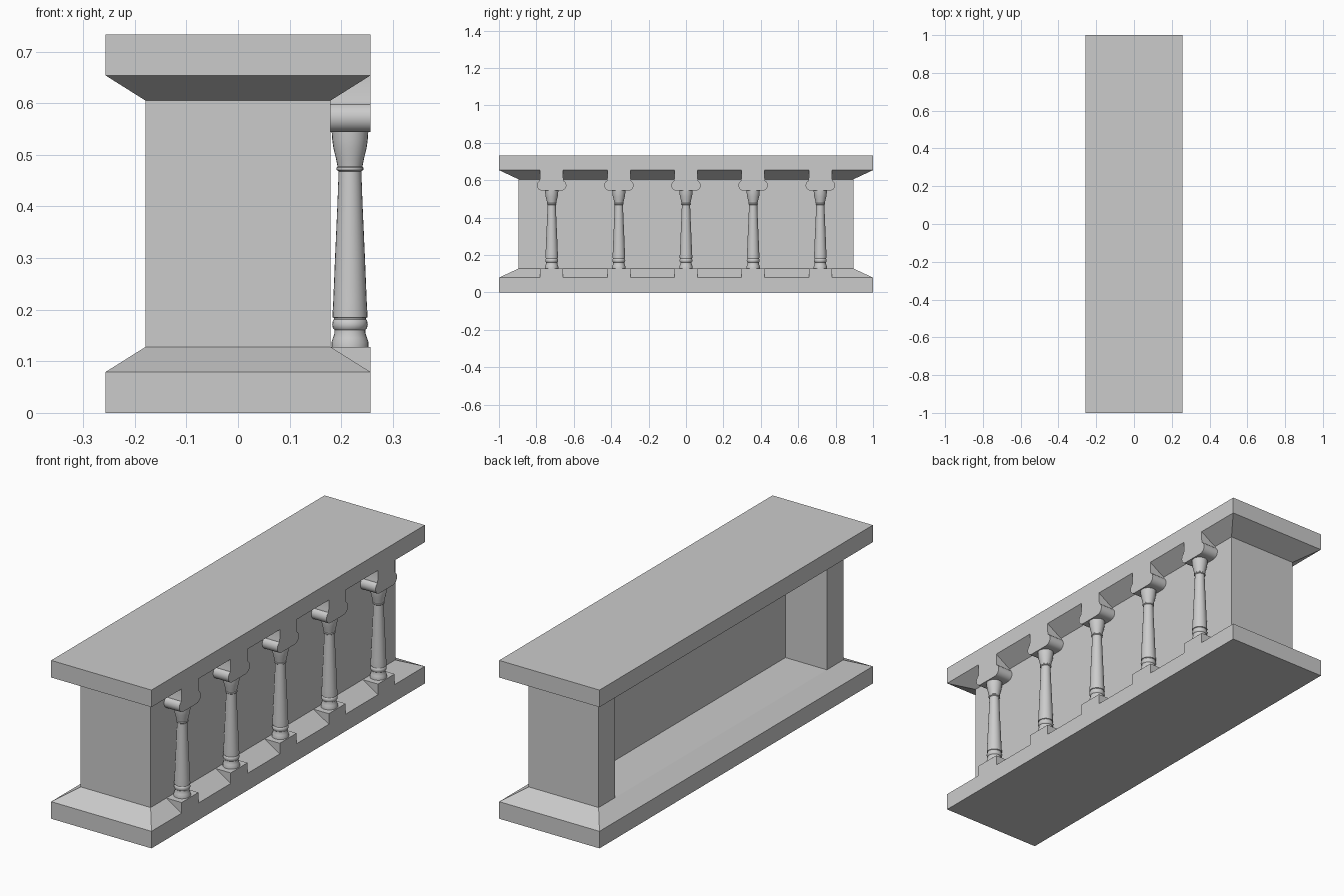
import bpy, bmesh, math

if "Cube" in bpy.data.objects:
    bpy.data.objects.remove(bpy.data.objects["Cube"])

HX, HY, H = 0.257, 1.0, 0.733      # outer half sizes and total height
BX, BY = 0.179, 0.895              # body half sizes
SLAB, BASE = 0.079, 0.128          # slab thickness, slab plus slope


def make(name, verts, faces, smooth=False):
    mesh = bpy.data.meshes.new(name)
    mesh.from_pydata(verts, [], faces)
    bm = bmesh.new()
    bm.from_mesh(mesh)
    bmesh.ops.recalc_face_normals(bm, faces=bm.faces)
    bm.to_mesh(mesh)
    bm.free()
    obj = bpy.data.objects.new(name, mesh)
    bpy.context.collection.objects.link(obj)
    if smooth:
        bpy.ops.object.select_all(action='DESELECT')
        obj.select_set(True)
        bpy.context.view_layer.objects.active = obj
        bpy.ops.object.shade_smooth_by_angle(angle=math.radians(35))
    return obj


def loft(name, rings, caps=True, smooth=False):
    n = len(rings[0])
    verts = [v for r in rings for v in r]
    faces = [(k * n + i, k * n + (i + 1) % n, (k + 1) * n + (i + 1) % n, (k + 1) * n + i)
             for k in range(len(rings) - 1) for i in range(n)]
    if caps:
        faces += [tuple(range(n)), tuple(range(len(verts) - n, len(verts)))]
    return make(name, verts, faces, smooth)


def rect(hx, hy, z):
    return [(-hx, -hy, z), (hx, -hy, z), (hx, hy, z), (-hx, hy, z)]


def extrude_x(name, profile, x0, x1, smooth=False):
    return loft(name, [[(x, y, z) for y, z in profile] for x in (x0, x1)], smooth=smooth)


# Base and countertop: slab with a sloped moulding, mirrored top to bottom
steps = [(HX, HY, 0), (HX, HY, SLAB), (BX, BY, BASE)]
loft("base", [rect(*s) for s in steps])
loft("countertop", [rect(x, y, H - z) for x, y, z in steps])

# Body: U-shaped wall, open at the back (-x)
IX, IY = 0.033, 0.775
plan = [(-BX, -BY), (BX, -BY), (BX, BY), (-BX, BY),
        (-BX, IY), (IX, IY), (IX, -IY), (-BX, -IY)]
loft("body", [[(x, y, z) for x, y in plan] for z in (BASE, H - BASE)], caps=False)

# Half profile of the bracket: narrow neck, then a rounded roll
R = 0.0285
half = [(0.0615, 0.657), (0.0615, 0.612), (0.064, 0.604)]
half += [(0.050 + R * math.cos(a), 0.5725 + R * math.sin(a))
         for a in (math.radians(60 - 15 * i) for i in range(11))]
bracket_profile = half + [(-y, z) for y, z in reversed(half)]

# Baluster outline as radius, height
turning = [(0.036, 0.127), (0.036, 0.136), (0.033, 0.145), (0.030, 0.155), (0.030, 0.161),
           (0.033, 0.164), (0.0345, 0.171), (0.033, 0.179), (0.031, 0.181), (0.031, 0.184),
           (0.034, 0.185), (0.034, 0.189), (0.0325, 0.215), (0.029, 0.300), (0.0245, 0.400),
           (0.022, 0.468), (0.026, 0.471), (0.026, 0.475), (0.024, 0.477), (0.027, 0.492),
           (0.032, 0.512), (0.0345, 0.530), (0.0355, 0.545)]
SEG, CX = 24, 0.217
angles = [2 * math.pi * i / SEG for i in range(SEG)]

# Five bays of block, baluster and bracket along the front of the counter (+x)
for i in range(5):
    yc = (i - 2) * 0.359
    extrude_x(f"foot_block_{i}",
              [(yc - 0.0615, 0.07), (yc + 0.0615, 0.07), (yc + 0.0615, BASE), (yc - 0.0615, BASE)],
              BX - 0.002, HX)
    extrude_x(f"bracket_{i}", [(yc + y, z) for y, z in bracket_profile],
              BX - 0.001, HX, smooth=True)
    loft(f"baluster_{i}",
         [[(CX + r * math.cos(a), yc + r * math.sin(a), z) for a in angles] for r, z in turning],
         smooth=True)
